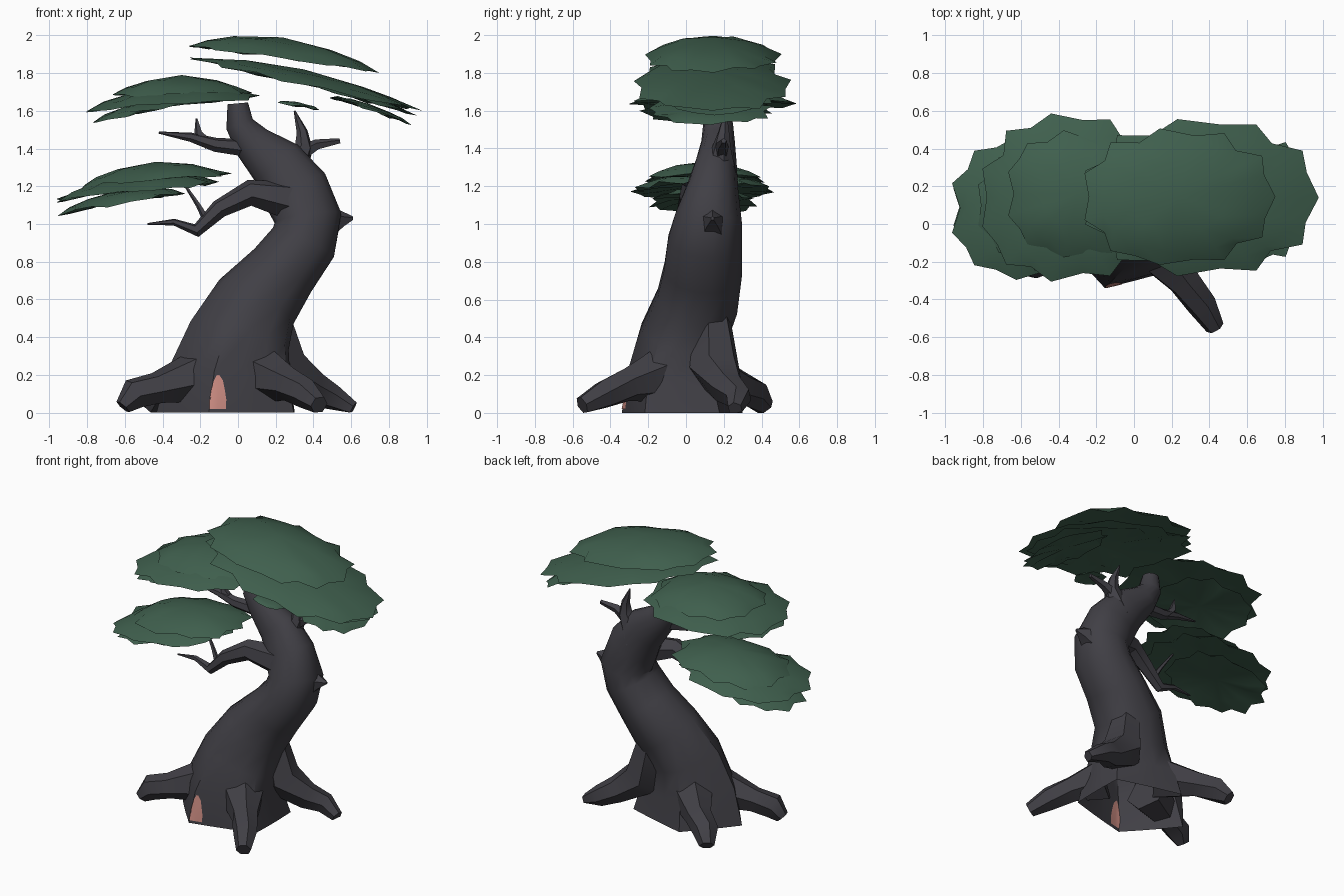
import bpy, bmesh, math, random
from mathutils import Vector
from mathutils.bvhtree import BVHTree

if "Cube" in bpy.data.objects:
    bpy.data.objects.remove(bpy.data.objects["Cube"])

random.seed(7)


def material(name, rgb):
    m = bpy.data.materials.new(name)
    m.diffuse_color = (*rgb, 1)
    m.use_nodes = True
    m.node_tree.nodes["Principled BSDF"].inputs["Base Color"].default_value = m.diffuse_color
    return m


BARK = material("dark bark", (0.052, 0.050, 0.060))
LEAF = material("pine green", (0.050, 0.115, 0.075))
PINK = material("hollow pink", (0.62, 0.27, 0.23))


def finish(bm, name, mat, angle=40):
    bmesh.ops.recalc_face_normals(bm, faces=bm.faces)
    me = bpy.data.meshes.new(name)
    bm.to_mesh(me)
    bm.free()
    me.materials.append(mat)
    ob = bpy.data.objects.new(name, me)
    bpy.context.collection.objects.link(ob)
    bpy.ops.object.select_all(action='DESELECT')
    ob.select_set(True)
    bpy.context.view_layer.objects.active = ob
    bpy.ops.object.shade_smooth_by_angle(angle=math.radians(angle))
    return ob


def tube(name, pts, sides=6, lobes=0.0, open_start=False):
    """Loft rings along pts (x, y, z, radius[, y radius])."""
    bm = bmesh.new()
    pos = [Vector(p[:3]) for p in pts]
    rings = []
    for i, p in enumerate(pts):
        t = (pos[min(i + 1, len(pos) - 1)] - pos[max(i - 1, 0)]).normalized()
        if i == 0 and open_start:
            t = Vector((0, 0, 1))
        u = Vector((0, 1, 0)).cross(t).normalized()
        v = t.cross(u)
        fade = lobes * max(0.15, 1 - p[2] / 0.7)
        ring = []
        for k in range(sides):
            a = math.radians(252) + 2 * math.pi * k / sides
            f = 1 + fade * math.cos(5 * (a - math.radians(252)))
            c = pos[i] + u * math.cos(a) * p[3] * f + v * math.sin(a) * p[-1] * f
            c.z = max(c.z, 0)
            ring.append(bm.verts.new(c))
        rings.append(ring)
    for r0, r1 in zip(rings, rings[1:]):
        for k in range(sides):
            j = (k + 1) % sides
            bm.faces.new((r0[k], r0[j], r1[j], r1[k]))
    bm.faces.new(rings[-1])
    if not open_start:
        bm.faces.new(rings[0])
    return finish(bm, name, BARK)


# Twisting trunk, hollow underneath
trunk = tube("trunk", [
    (-.03, -.02, 0, .36, .30), (-.02, -.03, .2, .32, .27), (.02, -.01, .4, .27, .23),
    (.10, .06, .58, .23, .22), (.24, .09, .75, .19, .21), (.35, .10, .90, .18, .20),
    (.375, .12, 1.03, .18, .18), (.31, .14, 1.18, .18, .14), (.21, .16, 1.32, .15, .11),
    (.08, .17, 1.43, .105, .09), (.01, .17, 1.53, .075, .08), (0, .17, 1.64, .055, .055),
], sides=15, lobes=.12, open_start=True)

# Spreading roots
tube("left_root", [(-.18, -.08, .2, .15), (-.43, -.17, .13, .085), (-.55, -.21, .10, .085), (-.61, -.23, .03, .045)])
tube("front_root", [(.14, -.14, .2, .15), (.27, -.31, .15, .09), (.36, -.43, .10, .08), (.43, -.55, .04, .05)])
tube("right_root", [(.18, .14, .5, .1), (.23, .15, .24, .14), (.40, .22, .13, .09), (.50, .28, .08, .07), (.61, .26, .02, .04)])
tube("back_root", [(-.12, .1, .2, .15), (-.30, .28, .14, .09), (-.41, .36, .10, .085), (-.46, .42, .03, .05)])

# Branches and twigs
tube("lower_branch", [(.30, .09, 1.12, .11), (.06, .03, 1.165, .07), (-.10, 0, 1.08, .05),
                      (-.22, 0, .965, .036), (-.34, 0, 1.01, .018), (-.48, 0, 1.0, .005)])
tube("lower_twig", [(-.16, 0, 1.01, .022), (-.21, .02, 1.10, .014), (-.29, .05, 1.22, .006)], 5)
tube("upper_branch", [(.08, .16, 1.40, .05), (-.12, .14, 1.42, .038), (-.25, .13, 1.46, .025), (-.42, .12, 1.485, .006)])
tube("upper_twig", [(-.15, .14, 1.42, .03), (-.21, .14, 1.48, .025), (-.22, .15, 1.56, .005)], 5)
tube("right_fork", [(.26, .18, 1.24, .10), (.35, .19, 1.41, .05), (.34, .20, 1.49, .03), (.30, .21, 1.60, .005)])
tube("right_twig", [(.33, .19, 1.37, .045), (.42, .19, 1.42, .03), (.54, .20, 1.44, .015)], 5)
tube("trunk_knob", [(.47, .14, 1.0, .1), (.55, .14, 1.025, .05), (.61, .14, 1.03, .01)], 5)

# Pink hollow at the foot, following the bark
tree = BVHTree.FromObject(trunk, bpy.context.evaluated_depsgraph_get())
rows = [(.02, -.152, -.064), (.07, -.150, -.062), (.12, -.142, -.070), (.17, -.128, -.080), (.20, -.112, -.100)]
bm = bmesh.new()
for off in (-.004, .004):
    grid = []
    for z, x0, x1 in rows:
        line = []
        for s in range(5):
            x = x0 + (x1 - x0) * s / 4
            hit = tree.ray_cast(Vector((x, -1, z)), Vector((0, 1, 0)))[0]
            line.append(bm.verts.new((x, (hit.y if hit else -.32) + off, z)))
        grid.append(line)
    for a, b in zip(grid, grid[1:]):
        for s in range(4):
            bm.faces.new((a[s], a[s + 1], b[s + 1], b[s]))
finish(bm, "hollow", PINK)


def canopy(name, x0, x1, y0, y1, zl, zr, rise, sides=22):
    """Jagged thin umbrella whose rim slopes from zl (left) to zr (right)."""
    bm = bmesh.new()
    cx, cy, ax, ay = (x0 + x1) / 2, (y0 + y1) / 2, (x1 - x0) / 2, (y1 - y0) / 2

    def ring(scale, lift, jag, wobble):
        out = []
        for k in range(sides):
            a = 2 * math.pi * k / sides
            r = scale * (1 - (jag * random.uniform(.5, 1.2) if k % 2 else 0))
            c, s = math.cos(a), math.sin(a)
            # slightly squared outline
            c, s = (math.copysign(abs(q) ** .85, q) for q in (c, s))
            z = zl + (zr - zl) * (c * r + 1) / 2 + lift + random.uniform(-wobble, wobble)
            out.append(bm.verts.new((cx + ax * c * r, cy + ay * s * r, z)))
        return out

    zc = (zl + zr) / 2
    top = bm.verts.new((cx, cy, zc + rise))
    bottom = bm.verts.new((cx, cy, zc + rise * .35))
    rings = [ring(.5, rise * .72, 0, .004), ring(.8, rise * .36, .03, .006), ring(1, 0, .13, .012),
             ring(.65, rise * .12, .1, .012)]
    for a, b in zip(rings, rings[1:]):
        for k in range(sides):
            j = (k + 1) % sides
            bm.faces.new((a[k], b[k], b[j], a[j]))
    for k in range(sides):
        j = (k + 1) % sides
        bm.faces.new((top, rings[0][k], rings[0][j]))
        bm.faces.new((bottom, rings[-1][j], rings[-1][k]))
    finish(bm, name, LEAF, 50)


# Foliage pads, each a stack of layers
PADS = {
    "low_pad": [(-.84, -.03, -.22, .42, 1.20, 1.26, .10), (-.98, -.10, -.30, .47, 1.12, 1.22, .10),
                (-.97, -.28, -.20, .38, 1.05, 1.17, .07)],
    "left_pad": [(-.68, .08, -.18, .50, 1.68, 1.69, .105), (-.82, .12, -.31, .59, 1.60, 1.67, .10),
                 (-.78, -.15, -.25, .46, 1.54, 1.66, .06)],
    "top_pad": [(-.28, .75, -.22, .51, 1.95, 1.81, .11), (-.28, .98, -.28, .56, 1.88, 1.60, .08),
                (-.05, .95, -.18, .48, 1.85, 1.58, .05), (.48, .92, -.20, .46, 1.68, 1.53, .03)],
}
for pad, layers in PADS.items():
    for i, layer in enumerate(layers):
        canopy(f"{pad}_layer_{i + 1}", *layer)
canopy("small_tuft", .2, .43, -.18, .02, 1.645, 1.61, .02, 10)
